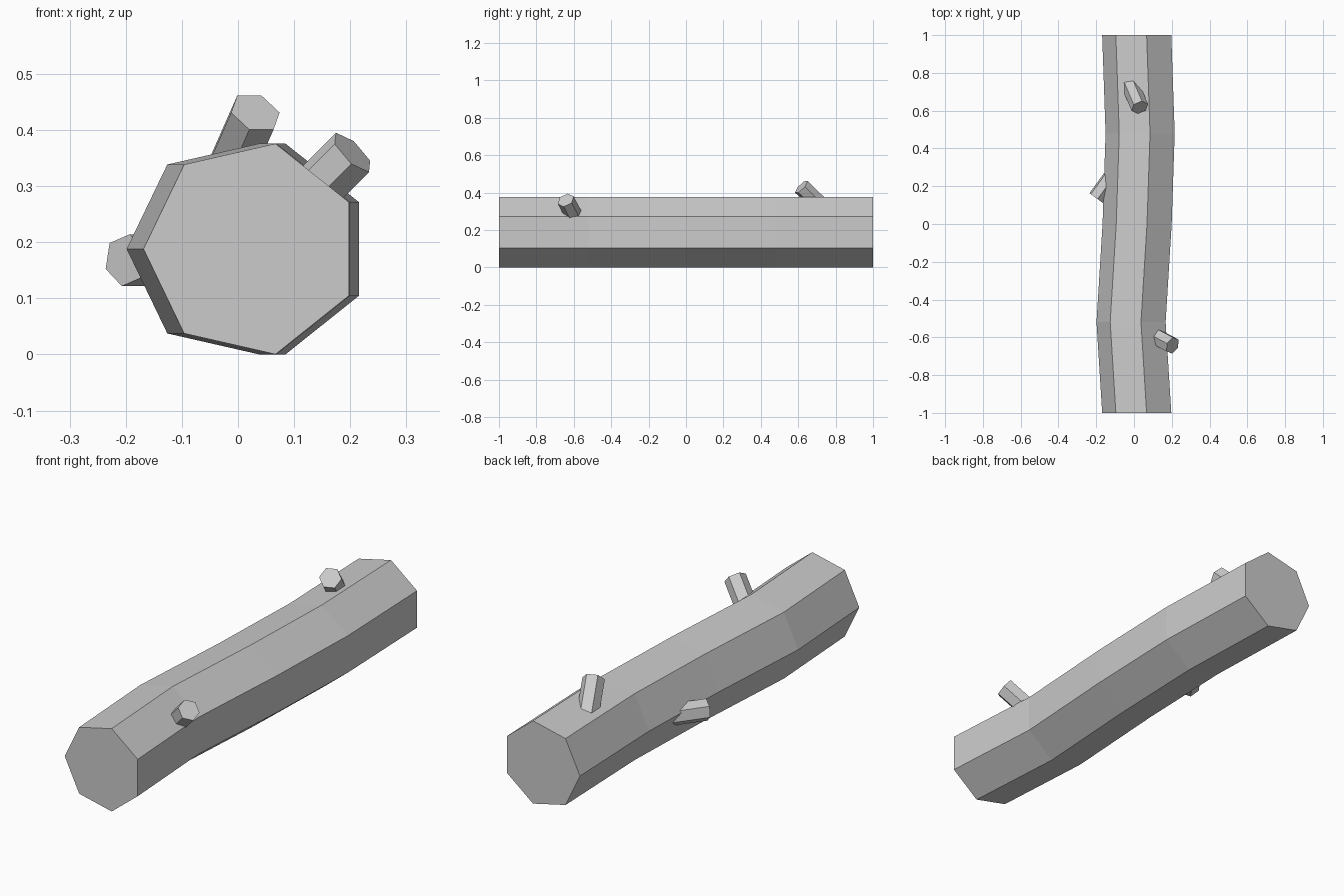
import bpy, bmesh, math
from mathutils import Vector

cube = bpy.data.objects.get("Cube")
if cube:
    bpy.data.objects.remove(cube)

bark = bpy.data.materials.new("plain_grey")
bark.use_nodes = True
GREY = (0.6, 0.6, 0.6, 1)
bark.diffuse_color = GREY
bark.node_tree.nodes["Principled BSDF"].inputs["Base Color"].default_value = GREY


def loft(name, centres, u, v, radius, sides):
    """Prism swept through the centres, with flat capped ends."""
    bm = bmesh.new()
    rings = []
    for c in centres:
        angles = [2 * math.pi * i / sides for i in range(sides)]
        rings.append([bm.verts.new(c + radius * (math.cos(a) * u + math.sin(a) * v))
                      for a in angles])
    for a, b in zip(rings, rings[1:]):
        for i in range(sides):
            j = (i + 1) % sides
            bm.faces.new((a[i], a[j], b[j], b[i]))
    bm.faces.new(rings[0])
    bm.faces.new(rings[-1])
    bmesh.ops.recalc_face_normals(bm, faces=bm.faces)
    mesh = bpy.data.meshes.new(name)
    bm.to_mesh(mesh)
    bm.free()
    mesh.materials.append(bark)
    obj = bpy.data.objects.new(name, mesh)
    bpy.context.collection.objects.link(obj)


# Seven-sided trunk with a gentle sideways bend
bend = [(0.024, -1), (-0.006, -0.52), (0.026, 0), (0.042, 0.48), (0.024, 1)]
loft("log_trunk", [Vector((x, y, 0.188)) for x, y in bend],
     Vector((-1, 0, 0)), Vector((0, 0, 1)), 0.1925, 7)

# Six-sided branch stubs: name, tip centre, direction, direction to one corner
stubs = [
    ("top_branch_stub", (0.031, 0.617, 0.431), (0.3, -0.7, 0.68), (-0.044, -0.019, 0)),
    ("left_branch_stub", (0.204, -0.643, 0.36), (0.66, -0.35, 0.66), (0.03, -0.011, -0.036)),
    ("right_branch_stub", (-0.2, 0.137, 0.168), (-0.59, -0.81, 0), (0.007, -0.005, 0.046)),
]
for name, tip, direction, corner in stubs:
    tip, d = Vector(tip), Vector(direction).normalized()
    u = Vector(corner)
    u = (u - u.dot(d) * d).normalized()
    loft(name, [tip - 0.17 * d, tip], u, d.cross(u), 0.047, 6)
